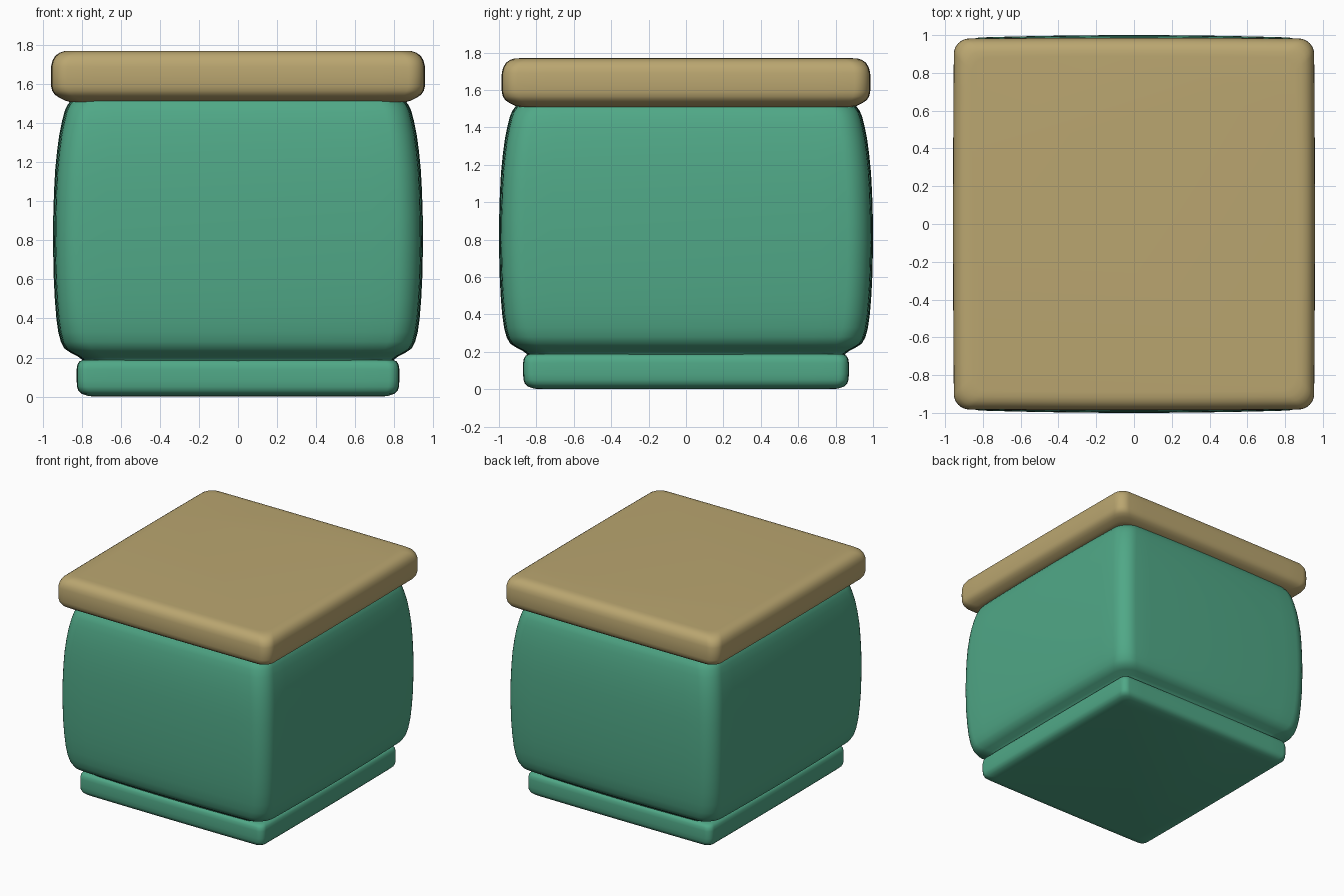
import bpy, bmesh, math

if "Cube" in bpy.data.objects:
    bpy.data.objects.remove(bpy.data.objects["Cube"])


def material(name, rgb):
    m = bpy.data.materials.new(name)
    m.diffuse_color = (*rgb, 1)
    m.use_nodes = True
    m.node_tree.nodes["Principled BSDF"].inputs["Base Color"].default_value = m.diffuse_color
    return m


green = material("soft green", (0.080, 0.392, 0.242))
tan = material("warm tan", (0.491, 0.381, 0.162))


def ring(hx, hy, r, bulge, side=12, arc=8):
    """Rounded rectangle whose sides swell slightly outward."""
    ax, ay = hx - bulge, hy - bulge
    pts = []
    corners = [(1, 1, 0), (-1, 1, 90), (-1, -1, 180), (1, -1, 270)]
    for i, (sx, sy, a0) in enumerate(corners):
        cx, cy = sx * (ax - r), sy * (ay - r)
        for k in range(arc + 1):
            a = math.radians(a0 + 90 * k / arc)
            pts.append((cx + r * math.cos(a), cy + r * math.sin(a)))
        # straight run up to the next corner
        nx, ny, na = corners[(i + 1) % 4]
        a = math.radians(na)
        end = (nx * (ax - r) + r * math.cos(a), ny * (ay - r) + r * math.sin(a))
        x0, y0 = pts[-1]
        for k in range(1, side):
            t = k / side
            pts.append((x0 + (end[0] - x0) * t, y0 + (end[1] - y0) * t))
    out = []
    for x, y in pts:
        bx = bulge * (x / ax) * max(0, 1 - (y / ay) ** 2)
        by = bulge * (y / ay) * max(0, 1 - (x / ax) ** 2)
        out.append((x + bx, y + by))
    return out


def loft(name, profile, extra_y, r, bulge, mat):
    """Stack rings following (z, half width) pairs and cap both ends."""
    bm = bmesh.new()
    rings = [[bm.verts.new((x, y, z)) for x, y in ring(h, h + extra_y, r, bulge)]
             for z, h in profile]
    n = len(rings[0])
    for a, b in zip(rings, rings[1:]):
        for i in range(n):
            j = (i + 1) % n
            bm.faces.new((a[i], a[j], b[j], b[i]))
    bm.faces.new(rings[0][::-1])
    bm.faces.new(rings[-1])
    bmesh.ops.recalc_face_normals(bm, faces=bm.faces)
    me = bpy.data.meshes.new(name)
    bm.to_mesh(me)
    bm.free()
    me.materials.append(mat)
    ob = bpy.data.objects.new(name, me)
    bpy.context.collection.objects.link(ob)
    bpy.ops.object.select_all(action='DESELECT')
    ob.select_set(True)
    bpy.context.view_layer.objects.active = ob
    bpy.ops.object.shade_smooth_by_angle(angle=math.radians(40))
    return ob


# Foot plinth
loft("base", [(0, 0.74), (0.004, 0.77), (0.014, 0.80), (0.03, 0.817), (0.05, 0.824),
              (0.08, 0.826), (0.14, 0.826), (0.165, 0.822), (0.18, 0.812), (0.188, 0.795)],
     0.045, 0.05, 0.004, green)

# Swelling box body
loft("body", [(0.17, 0.79), (0.19, 0.80), (0.205, 0.82), (0.225, 0.858), (0.245, 0.888),
              (0.28, 0.907), (0.33, 0.920), (0.40, 0.930), (0.50, 0.938), (0.62, 0.944),
              (0.78, 0.947), (0.92, 0.946), (1.05, 0.942), (1.16, 0.936), (1.26, 0.926),
              (1.34, 0.915), (1.41, 0.901), (1.46, 0.888), (1.49, 0.875), (1.51, 0.86),
              (1.53, 0.85)],
     0.053, 0.12, 0.016, green)

# Overhanging lid
loft("lid", [(1.508, 0.86), (1.515, 0.885), (1.53, 0.915), (1.545, 0.938), (1.565, 0.951),
             (1.59, 0.957), (1.64, 0.958), (1.69, 0.957), (1.72, 0.950), (1.745, 0.935),
             (1.76, 0.914), (1.768, 0.89), (1.77, 0.86)],
     0.028, 0.08, 0.005, tan)
